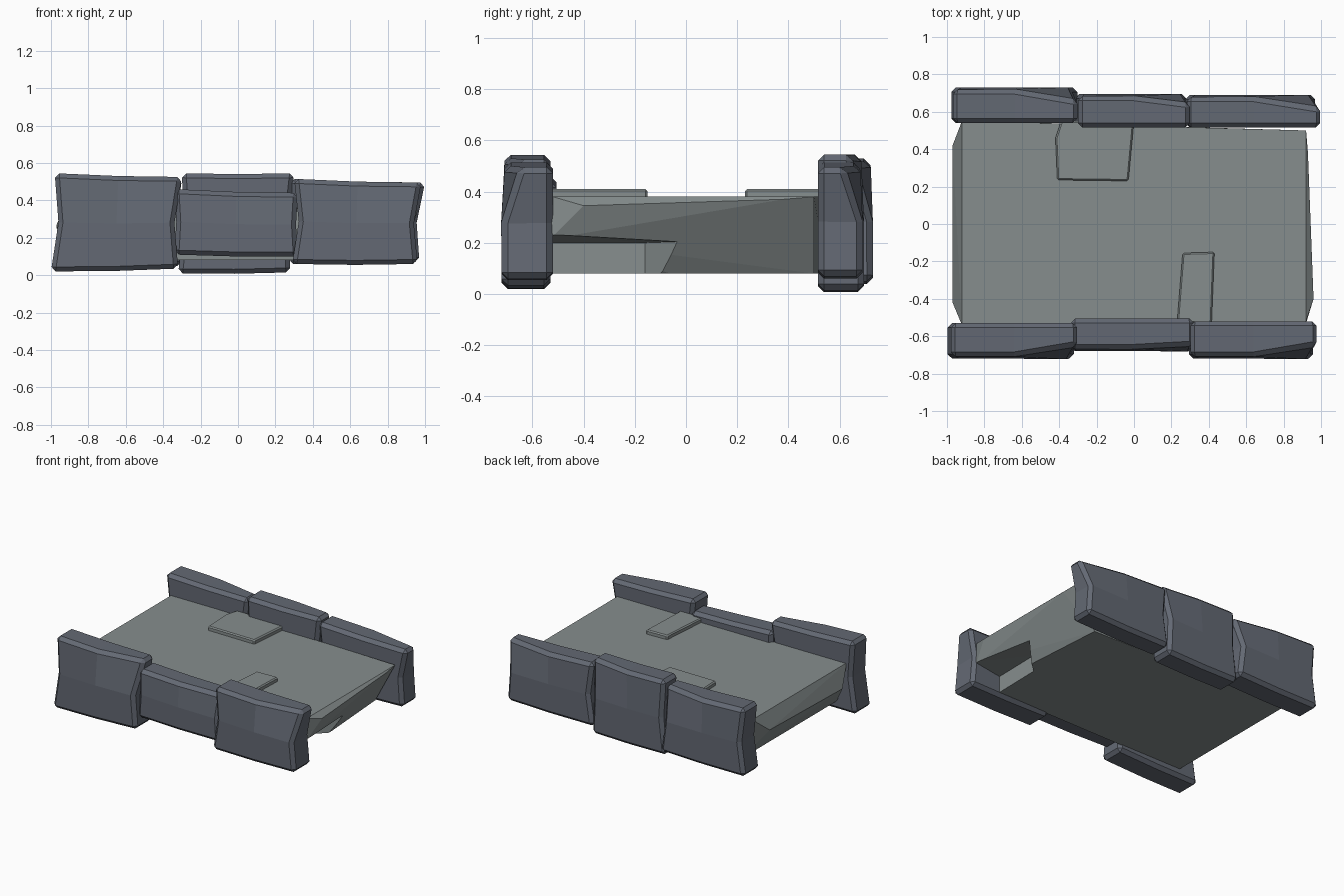
import bpy, bmesh
from mathutils import Vector

old = bpy.data.objects.get("Cube")
if old:
    bpy.data.objects.remove(old, do_unlink=True)


def material(name, rgb):
    m = bpy.data.materials.new(name)
    m.use_nodes = True
    m.diffuse_color = (*rgb, 1)
    m.node_tree.nodes["Principled BSDF"].inputs["Base Color"].default_value = (*rgb, 1)
    return m


SLATE = material("slate_blue_stone", (0.125, 0.14, 0.172))
GREY = material("pale_grey_stone", (0.24, 0.27, 0.27))


def finish(bm, name, mat, bevel=0.0):
    """Bevel the sharp edges and turn the bmesh into an object."""
    bmesh.ops.recalc_face_normals(bm, faces=bm.faces[:])
    if bevel:
        sharp = [e for e in bm.edges if e.calc_face_angle(0) > 0.6]
        bmesh.ops.bevel(bm, geom=sharp, offset=bevel, segments=1,
                        affect='EDGES', clamp_overlap=True)
    mesh = bpy.data.meshes.new(name)
    bm.to_mesh(mesh)
    bm.free()
    mesh.materials.append(mat)
    obj = bpy.data.objects.new(name, mesh)
    bpy.context.collection.objects.link(obj)
    return obj


def hull(name, points, mat, bevel=0.0):
    bm = bmesh.new()
    verts = [bm.verts.new(p) for p in points]
    bmesh.ops.convex_hull(bm, input=verts)
    loose = [v for v in bm.verts if not v.link_faces]
    bmesh.ops.delete(bm, geom=loose, context='VERTS')
    bmesh.ops.dissolve_limit(bm, angle_limit=0.02, verts=bm.verts[:], edges=bm.edges[:])
    return finish(bm, name, mat, bevel)


def wall_block(name, left, right, inner, outer, left_z, right_z, lean=0.07, waist=0.03):
    """Rough stone: left and right are (bottom x, top x); the right outer top leans in."""
    bm = bmesh.new()
    sign = 1 if outer > 0 else -1
    mid_z = [(a + b) / 2 - 0.005 for a, b in zip(left_z, right_z)]
    rings = []
    for i, (low, high) in enumerate((left_z, mid_z, right_z)):
        tilt = lean if i == 2 else 0.012
        middle = (low + high) / 2
        section = [(inner, low), (inner, middle), (inner, high),
                   (outer - sign * tilt, high), (outer, middle), (outer, low)]
        ring = []
        for y, z in section:
            t = (z - low) / (high - low)
            x0 = left[0] + (left[1] - left[0]) * t
            x1 = right[0] + (right[1] - right[0]) * t
            if z == middle:
                x0 += waist
                x1 -= waist
            ring.append(bm.verts.new((x0 + (x1 - x0) * i / 2, y, z)))
        rings.append(ring)
    for a, b in zip(rings, rings[1:]):
        for k in range(6):
            n = (k + 1) % 6
            bm.faces.new((a[k], a[n], b[n], b[k]))
    for r in (rings[0], rings[-1]):
        bm.faces.new((r[0], r[1], r[4], r[5]))
        bm.faces.new((r[1], r[2], r[3], r[4]))
    return finish(bm, name, SLATE, 0.024)


# Side walls, three stones each
wall_block("front_wall_left_end", (-1.0, -0.98), (-0.32, -0.30), -0.53, -0.72,
           (0.02, 0.545), (0.035, 0.525))
wall_block("front_wall_middle", (-0.34, -0.34), (0.32, 0.32), -0.505, -0.68,
           (0.11, 0.46), (0.10, 0.44), 0.03, 0.01)
wall_block("front_wall_right_end", (0.29, 0.30), (0.96, 0.98), -0.52, -0.72,
           (0.06, 0.515), (0.06, 0.495))
wall_block("back_wall_left_end", (-0.98, -0.97), (-0.30, -0.30), 0.54, 0.73,
           (0.04, 0.53), (0.05, 0.515))
wall_block("back_wall_middle", (-0.32, -0.30), (0.28, 0.30), 0.515, 0.695,
           (0.01, 0.545), (0.015, 0.545), 0.05, 0.02)
wall_block("back_wall_right_end", (0.27, 0.28), (0.97, 1.0), 0.515, 0.69,
           (0.06, 0.515), (0.07, 0.495))

# Deck slab with sloping, bulging ends
deck = hull("deck", [
    (0.92, 0.50, 0.38), (0.92, -0.52, 0.38), (0.96, -0.40, 0.345), (0.93, 0.38, 0.37),
    (0.92, -0.53, 0.215), (0.85, -0.05, 0.21), (0.76, 0.50, 0.08), (0.80, -0.06, 0.08),
    (0.78, -0.53, 0.08), (-0.92, 0.55, 0.38), (-0.92, -0.54, 0.38), (-0.97, 0.42, 0.27),
    (-0.97, -0.42, 0.25), (-0.84, 0.55, 0.08), (-0.84, -0.54, 0.08)], GREY)

# Broken corner beneath the right end of the deck
cutter = hull("corner_cutter", [
    (0.72, -0.7, 0.20), (0.73, -0.16, 0.20), (0.73, -0.16, 0), (0.72, -0.7, 0),
    (1.05, -0.7, 0.25), (1.05, 0.12, 0.21), (1.05, 0.12, 0), (1.05, -0.7, 0)], GREY)
cutter.hide_render = True
cut = deck.modifiers.new("broken_corner", 'BOOLEAN')
cut.operation = 'DIFFERENCE'
cut.solver = 'EXACT'
cut.object = cutter
bpy.context.view_layer.objects.active = deck
bpy.ops.object.modifier_apply(modifier=cut.name)
bpy.data.objects.remove(cutter, do_unlink=True)


# Raised paving slabs
def slab(name, outline):
    points = [Vector((x, y, z)) for x, y in outline for z in (0.35, 0.41)]
    return hull(name, points, GREY, 0.008)


slab("back_paving_slab", [(-0.42, 0.46), (-0.39, 0.55), (0.0, 0.55),
                          (-0.03, 0.23), (-0.41, 0.235)])
slab("front_paving_slab", [(0.23, -0.53), (0.26, -0.155), (0.43, -0.15), (0.415, -0.53)])
